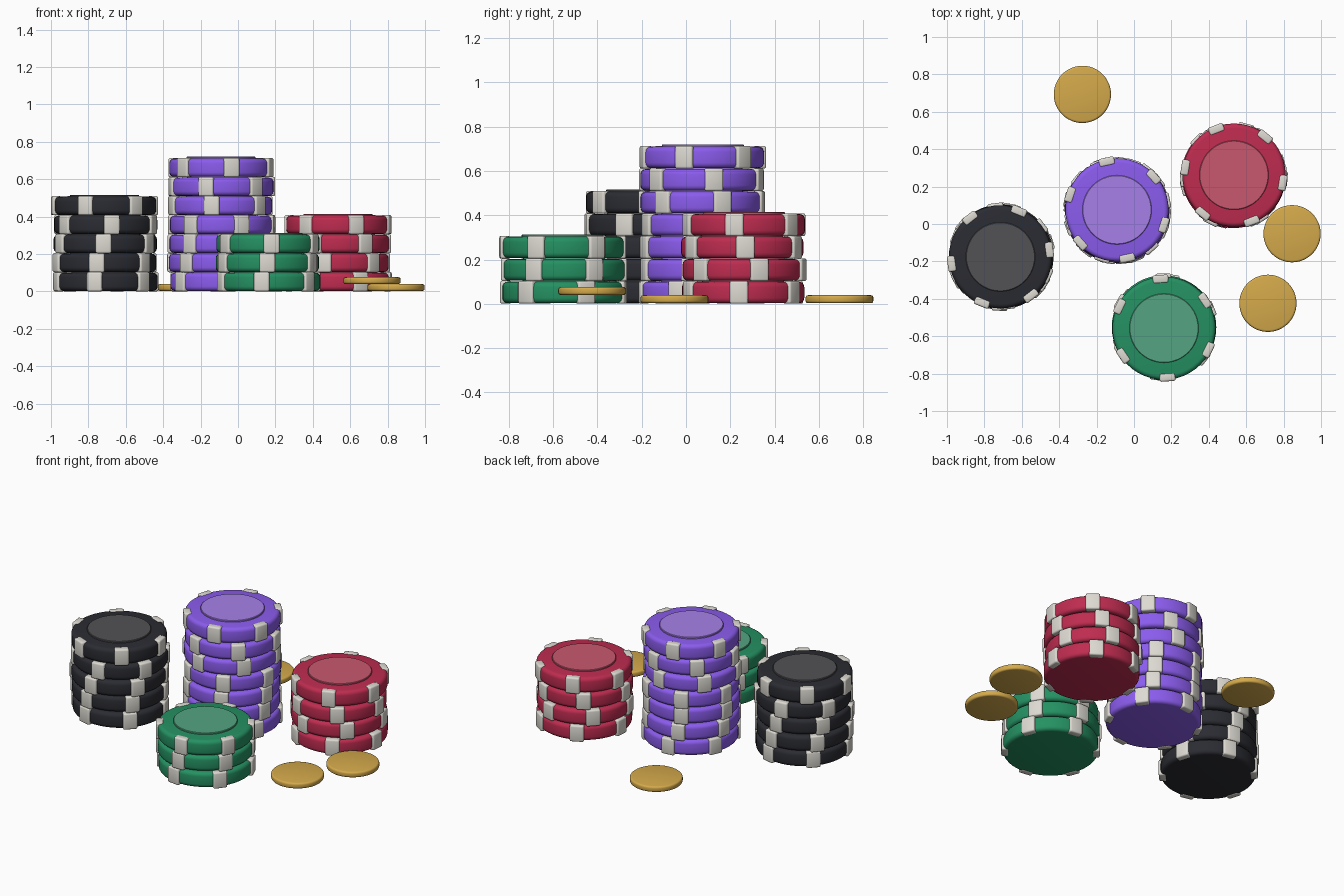
import bpy, math

if "Cube" in bpy.data.objects:
    bpy.data.objects.remove(bpy.data.objects["Cube"])

PITCH = 0.1017


def material(name, rgb):
    m = bpy.data.materials.new(name)
    m.diffuse_color = (*rgb, 1)
    m.use_nodes = True
    m.node_tree.nodes["Principled BSDF"].inputs["Base Color"].default_value = m.diffuse_color
    return m


def finish(ob, name, mat, bevel, segments=3):
    ob.name = name
    ob.data.materials.append(mat)
    mod = ob.modifiers.new("rounded_edges", "BEVEL")
    mod.width = bevel
    mod.segments = segments
    mod.limit_method = "ANGLE"
    mod.angle_limit = math.radians(40)
    bpy.ops.object.modifier_apply(modifier=mod.name)
    bpy.ops.object.shade_smooth_by_angle(angle=math.radians(35))
    return ob


def disc(name, x, y, z0, z1, radius, mat, bevel, segments=3):
    bpy.ops.mesh.primitive_cylinder_add(vertices=48, radius=radius, depth=z1 - z0,
                                        location=(x, y, (z0 + z1) / 2))
    return finish(bpy.context.object, name, mat, bevel, segments)


white = material("edge_white", (0.72, 0.70, 0.64))
gold = material("coin_gold", (0.66, 0.40, 0.07))


def chip(name, x, y, z, angle, body, inlay):
    disc(name + "_body", x, y, z + 0.003, z + 0.100, 0.276, body, 0.024, 4)
    disc(name + "_inlay", x, y, z + 0.090, z + 0.110, 0.185, inlay, 0.003, 1)
    # six edge inserts
    for k in range(6):
        a = math.radians(angle + 60 * k)
        bpy.ops.mesh.primitive_cube_add(
            size=1, location=(x + 0.263 * math.cos(a), y + 0.263 * math.sin(a), z + 0.052),
            rotation=(0, 0, a))
        ob = bpy.context.object
        ob.scale = (0.044, 0.084, 0.103)
        bpy.ops.object.transform_apply(location=False, rotation=False, scale=True)
        finish(ob, f"{name}_edge_insert_{k + 1}", white, 0.010)


# stack: name, centre, body colour, inlay colour, insert angle of each chip from the bottom
stacks = [
    ("black", -0.71, -0.175, (0.024, 0.025, 0.032), (0.084, 0.084, 0.093), (17, 21, 28, 37, 8)),
    ("purple", -0.09, 0.072, (0.258, 0.107, 0.85), (0.38, 0.216, 0.81),
     (36, 48, 52, 53, 20, 12, 42)),
    ("red", 0.532, 0.258, (0.515, 0.025, 0.08), (0.578, 0.098, 0.162), (56, 15, 3, 51)),
    ("green", 0.16, -0.553, (0.018, 0.283, 0.122), (0.09, 0.376, 0.223), (22, 30, 34)),
]
for name, x, y, col, inlay_col, angles in stacks:
    body = material(name + "_chip", col)
    inlay = material(name + "_inlay", inlay_col)
    for i, angle in enumerate(angles):
        # slight hand-stacked offset
        dx, dy = 0.004 * math.cos(2.4 * i), 0.004 * math.sin(2.4 * i)
        chip(f"{name}_chip_{i + 1}", x + dx, y + dy, i * PITCH, angle, body, inlay)

# loose coins
for i, (x, y, z) in enumerate([(-0.276, 0.693, 0.003), (0.845, -0.052, 0.003),
                               (0.716, -0.424, 0.040)]):
    disc(f"coin_{i + 1}", x, y, z, z + 0.036, 0.153, gold, 0.011)
